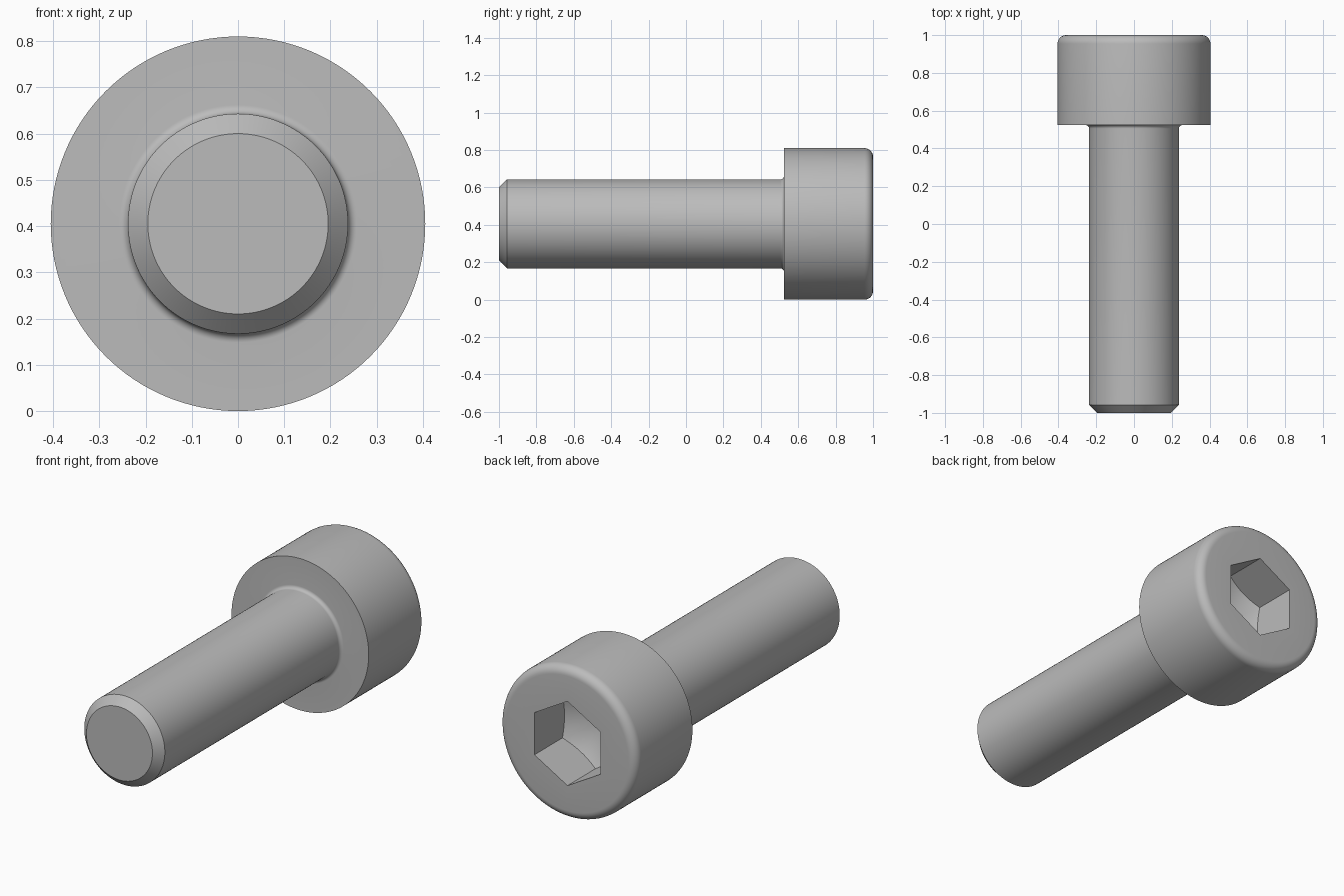
import bpy, bmesh, math
from mathutils import Matrix

if "Cube" in bpy.data.objects:
    bpy.data.objects.remove(bpy.data.objects["Cube"])

ZC = 0.405            # height of the screw axis
HEAD_R, SHANK_R = 0.405, 0.238
HEAD_Y = 0.524        # underside of head
SEGS = 128

steel = bpy.data.materials.new("steel grey")
steel.diffuse_color = (0.5, 0.5, 0.5, 1)
steel.use_nodes = True
steel.node_tree.nodes["Principled BSDF"].inputs["Base Color"].default_value = steel.diffuse_color


def finish(bm, name):
    bmesh.ops.recalc_face_normals(bm, faces=bm.faces)
    me = bpy.data.meshes.new(name)
    bm.to_mesh(me)
    bm.free()
    me.materials.append(steel)
    ob = bpy.data.objects.new(name, me)
    bpy.context.collection.objects.link(ob)
    return ob


def lathe(name, profile):
    """Revolve (radius, y) points around the screw axis."""
    bm = bmesh.new()
    vs = [bm.verts.new((r, y, ZC)) for r, y in profile]
    es = [bm.edges.new(p) for p in zip(vs, vs[1:])]
    bmesh.ops.spin(bm, geom=vs + es, cent=(0, 0, ZC), axis=(0, 1, 0),
                   angle=2 * math.pi, steps=SEGS)
    bmesh.ops.remove_doubles(bm, verts=bm.verts, dist=1e-5)
    return finish(bm, name)


def arc(r, y, rad, a0, a1, n=8):
    return [(r + rad * math.cos(math.radians(a0 + (a1 - a0) * i / n)),
             y + rad * math.sin(math.radians(a0 + (a1 - a0) * i / n)))
            for i in range(n + 1)]


def boolean(ob, cutter, op):
    m = ob.modifiers.new(op, 'BOOLEAN')
    m.operation, m.object, m.solver = op, cutter, 'EXACT'
    bpy.context.view_layer.objects.active = ob
    bpy.ops.object.modifier_apply(modifier=m.name)
    bpy.data.objects.remove(cutter)


# Screw body: chamfered tip, shank, fillet under the head, rounded head rim
F, R, C = 0.019, 0.046, 0.043
screw = lathe("cap_screw",
              [(0, -1), (SHANK_R - C, -1), (SHANK_R, -1 + C)]
              + arc(SHANK_R + F, HEAD_Y - F, F, 180, 90)
              + [(HEAD_R, HEAD_Y)]
              + arc(HEAD_R - R, 1 - R, R, 0, 90)
              + [(0, 1)])

# Hex socket with a drilled conical floor, points up and down
HEX_R, DEPTH = 0.225, 0.236
bm = bmesh.new()
bmesh.ops.create_cone(bm, cap_ends=True, segments=6, radius1=HEX_R,
                      radius2=HEX_R, depth=1.0)
top = max(bm.verts, key=lambda v: v.co.y).co
spin = math.pi / 2 - math.atan2(top.y, top.x)
bmesh.ops.transform(bm, verts=bm.verts,
                    matrix=Matrix.Translation((0, 1, ZC))
                    @ Matrix.Rotation(math.pi / 2, 4, 'X')
                    @ Matrix.Rotation(spin, 4, 'Z'))
socket = finish(bm, "socket_cutter")
drill_r = HEX_R + 0.02
slope = math.tan(math.radians(30))
floor_y = 1 - DEPTH
drill = lathe("drill_cutter", [(0, floor_y - HEX_R * slope),
                               (drill_r, floor_y + 0.02 * slope),
                               (drill_r, 1.1), (0, 1.1)])
boolean(socket, drill, 'INTERSECT')
boolean(screw, socket, 'DIFFERENCE')

# Smooth shading with crisp edges
bpy.ops.object.select_all(action='DESELECT')
screw.select_set(True)
bpy.context.view_layer.objects.active = screw
bpy.ops.object.shade_smooth_by_angle(angle=math.radians(25))
